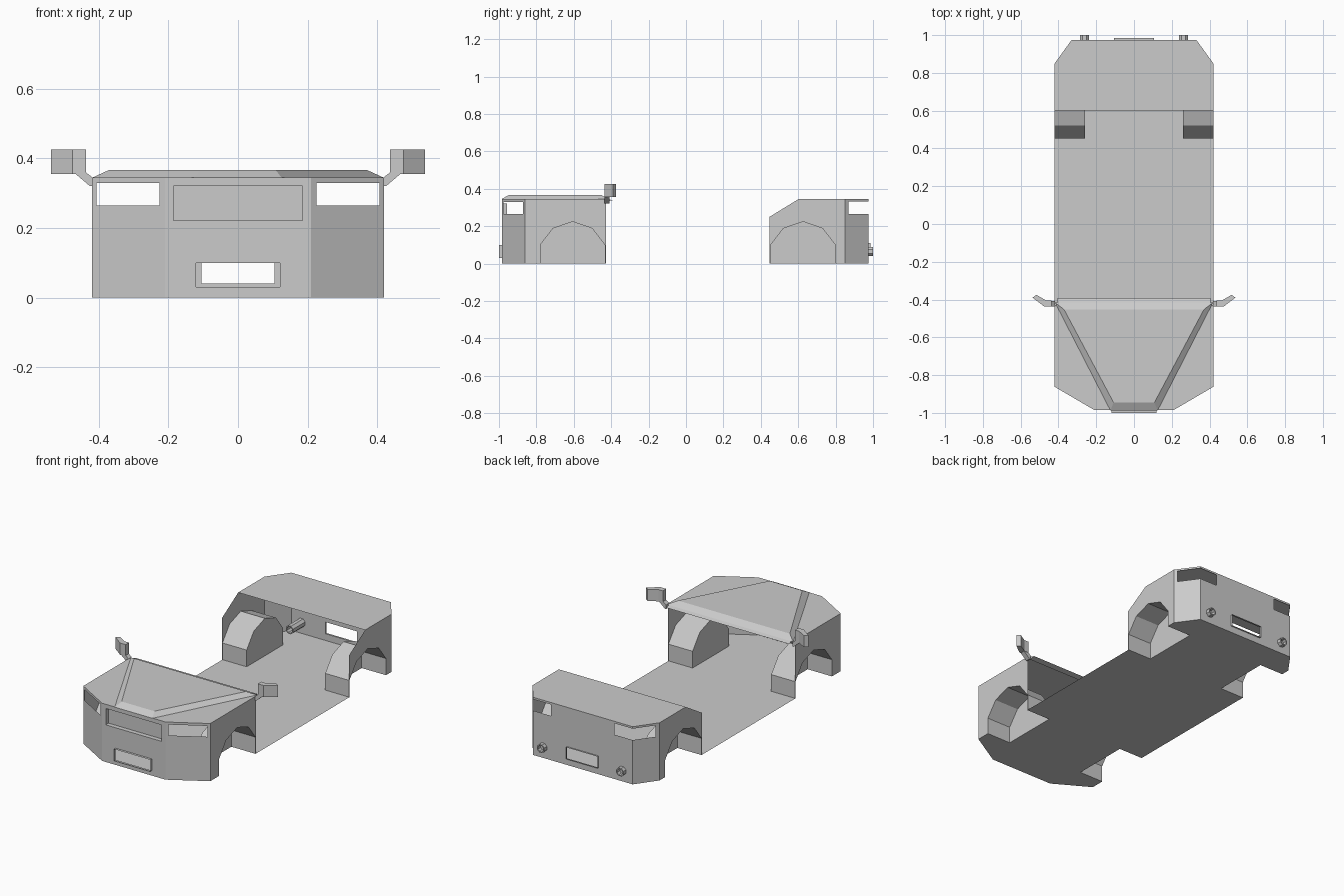
import bpy, bmesh, math

if "Cube" in bpy.data.objects:
    bpy.data.objects.remove(bpy.data.objects["Cube"])

W = 0.42          # half width of body
TOP = 0.345       # deck height
ARCH = [(-.173, 0), (-.173, .1), (-.105, .188), (0, .224), (.104, .188), (.172, .1), (.172, 0)]
FRONT_Y, REAR_Y = -.606, .626   # wheel centres


def make(name, polys):
    """Sheet object from polygons given as point lists, welded together."""
    bm = bmesh.new()
    for p in polys:
        bm.faces.new([bm.verts.new(c) for c in p])
    bmesh.ops.remove_doubles(bm, verts=bm.verts, dist=1e-4)
    bmesh.ops.dissolve_limit(bm, angle_limit=.01, verts=bm.verts, edges=bm.edges)
    bmesh.ops.recalc_face_normals(bm, faces=bm.faces)
    me = bpy.data.meshes.new(name)
    bm.to_mesh(me)
    bm.free()
    ob = bpy.data.objects.new(name, me)
    bpy.context.collection.objects.link(ob)
    return ob


def flip(polys):
    return [[(-x, y, z) for x, y, z in reversed(p)] for p in polys]


def both(polys):
    return polys + flip(polys)


def wall(p, q, holes=()):
    """Upright panel between plan points p and q; holes are (x0, x1, z0, z1)."""
    xs = sorted({p[0], q[0], *[h[0] for h in holes], *[h[1] for h in holes]})
    zs = sorted({0, TOP, *[h[2] for h in holes], *[h[3] for h in holes]})
    yat = lambda x: p[1] + (q[1] - p[1]) * (x - p[0]) / (q[0] - p[0])
    out = []
    for a, b in zip(xs, xs[1:]):
        for c, d in zip(zs, zs[1:]):
            mx, mz = (a + b) / 2, (c + d) / 2
            if not any(h[0] < mx < h[1] and h[2] < mz < h[3] for h in holes):
                out.append([(a, yat(a), c), (b, yat(b), c), (b, yat(b), d), (a, yat(a), d)])
    return out


def sleeve(x, z0, z1, y0, y1):
    """Four thin walls around a rectangular opening."""
    r = [(-x, z0), (x, z0), (x, z1), (-x, z1)]
    return [[(a[0], y0, a[1]), (b[0], y0, b[1]), (b[0], y1, b[1]), (a[0], y1, a[1])]
            for a, b in zip(r, r[1:] + r[:1])]


def prism(poly, place, a, b):
    """Closed extrusion of a 2D outline; place(u, v, h) gives the 3D point."""
    sides = [[place(*p, a), place(*q, a), place(*q, b), place(*p, b)]
             for p, q in zip(poly, poly[1:] + poly[:1])]
    return sides + [[place(*p, h) for p in poly] for h in (a, b)]


def arch_at(y):
    return [(y + u, z) for u, z in ARCH]


# Floor with wheel notches
half = [(.21, -.985), (W, -.862)]
for y in (FRONT_Y, REAR_Y):
    a, b = y + ARCH[0][0], y + ARCH[-1][0]
    half += [(W, a), (.26, a), (.26, b), (W, b)]
half += [(W, .85), (.33, .975)]
make("floor", [[(x, y, 0) for x, y in half] + [(-x, y, 0) for x, y in reversed(half)]])

# Front shell: nose, angled headlight panels, sides and deck
grille = (-.185, .185, .222, .32)
polys = wall((-.21, -.985), (.21, -.985), [grille, (-.12, .12, .03, .10)])
polys += both(wall((.21, -.985), (W, -.862), [(.225, .406, .265, .33)]))
side = [(-.862, 0)] + arch_at(FRONT_Y) + [(-.428, 0), (-.428, TOP), (-.862, TOP)]
polys += both([[(W, y, z) for y, z in side]])
deck = [(.21, -.985), (W, -.862), (W, -.428)]
polys.append([(x, y, TOP) for x, y in deck] + [(-x, y, TOP) for x, y in reversed(deck)])
make("front_shell", polys)

# Recessed grille
make("grille", sleeve(.185, .222, .32, -.985, -.958)
     + [[(-.185, -.958, .222), (.185, -.958, .222), (.185, -.958, .32), (-.185, -.958, .32)]])

# Raised hood and the ledge behind it
lo = [(-.125, -.987, TOP), (.125, -.987, TOP), (.418, -.416, TOP), (-.418, -.416, TOP)]
hi = [(-.108, -.945, .367), (.108, -.945, .367), (.37, -.453, .367), (-.37, -.453, .367)]
make("hood", [hi] + [[lo[i], lo[(i + 1) % 4], hi[(i + 1) % 4], hi[i]] for i in range(4)])
make("hood_ledge", prism([(-.428, .345), (-.416, .345), (-.392, .338), (-.428, .332)],
                         lambda y, z, x: (x, y, z), -.405, .405))

# Rear shell: tail panel, angled corners, sides and deck
plate = (-.105, .105, .04, .11)
lights = [(.21, .33, .265, .333), (-.33, -.21, .265, .333)]
polys = wall((-.33, .975), (.33, .975), [plate] + lights)
polys += both(wall((.33, .975), (W, .85), [(.33, .407, .265, .333)]))
side = [(.447, 0)] + arch_at(REAR_Y) + [(.85, 0), (.85, TOP), (.602, TOP), (.447, .25)]
polys += both([[(W, y, z) for y, z in side]])
deck = [(W, .602), (W, .85), (.33, .975)]
polys.append([(x, y, TOP) for x, y in deck] + [(-x, y, TOP) for x, y in reversed(deck)])
make("rear_shell", polys)

# Number plate frames
make("front_plate_frame", sleeve(.12, .03, .10, -1.0, -.985))
make("rear_plate_frame", sleeve(.105, .04, .11, .975, .986))

# Wheel arches, mirrors and exhausts on both sides
mirror = [(.437, -.437), (.475, -.437), (.537, -.39), (.517, -.375), (.465, -.405), (.437, -.405)]
arm = [(.418, .345), (.437, .36), (.47, .358), (.425, .32), (.418, .32)]
ring = [(math.cos(math.pi * (i + .5) / 4), math.sin(math.pi * (i + .5) / 4)) for i in range(8)]


def tube(r, y0, y1):
    pt = lambda c, y: (.262 + r * c[0], y, .065 + r * c[1])
    return [[pt(a, y0), pt(b, y0), pt(b, y1), pt(a, y1)] for a, b in zip(ring, ring[1:] + ring[:1])]


def lip(r0, r1, y):
    pt = lambda c, r: (.262 + r * c[0], y, .065 + r * c[1])
    return [[pt(a, r0), pt(b, r0), pt(b, r1), pt(a, r1)] for a, b in zip(ring, ring[1:] + ring[:1])]


for tag, fn in (("right", lambda p: p), ("left", flip)):
    for end, y in (("front", FRONT_Y), ("rear", REAR_Y)):
        a = arch_at(y)
        polys = [[(.26, *p), (.26, *q), (W, *q), (W, *p)] for p, q in zip(a, a[1:])]
        polys.append([(.26, *p) for p in a])
        make(f"{end}_{tag}_wheel_arch", fn(polys))
    make(f"{tag}_mirror", fn(prism(mirror, lambda x, y, z: (x, y, z), .355, .425)))
    make(f"{tag}_mirror_arm", fn(prism(arm, lambda x, z, y: (x, y, z), -.437, -.408)))
    make(f"{tag}_exhaust", fn(tube(.026, .86, 1.0) + lip(.019, .026, 1.0)
                              + tube(.019, .86, 1.0) + lip(.019, .026, .86)))
